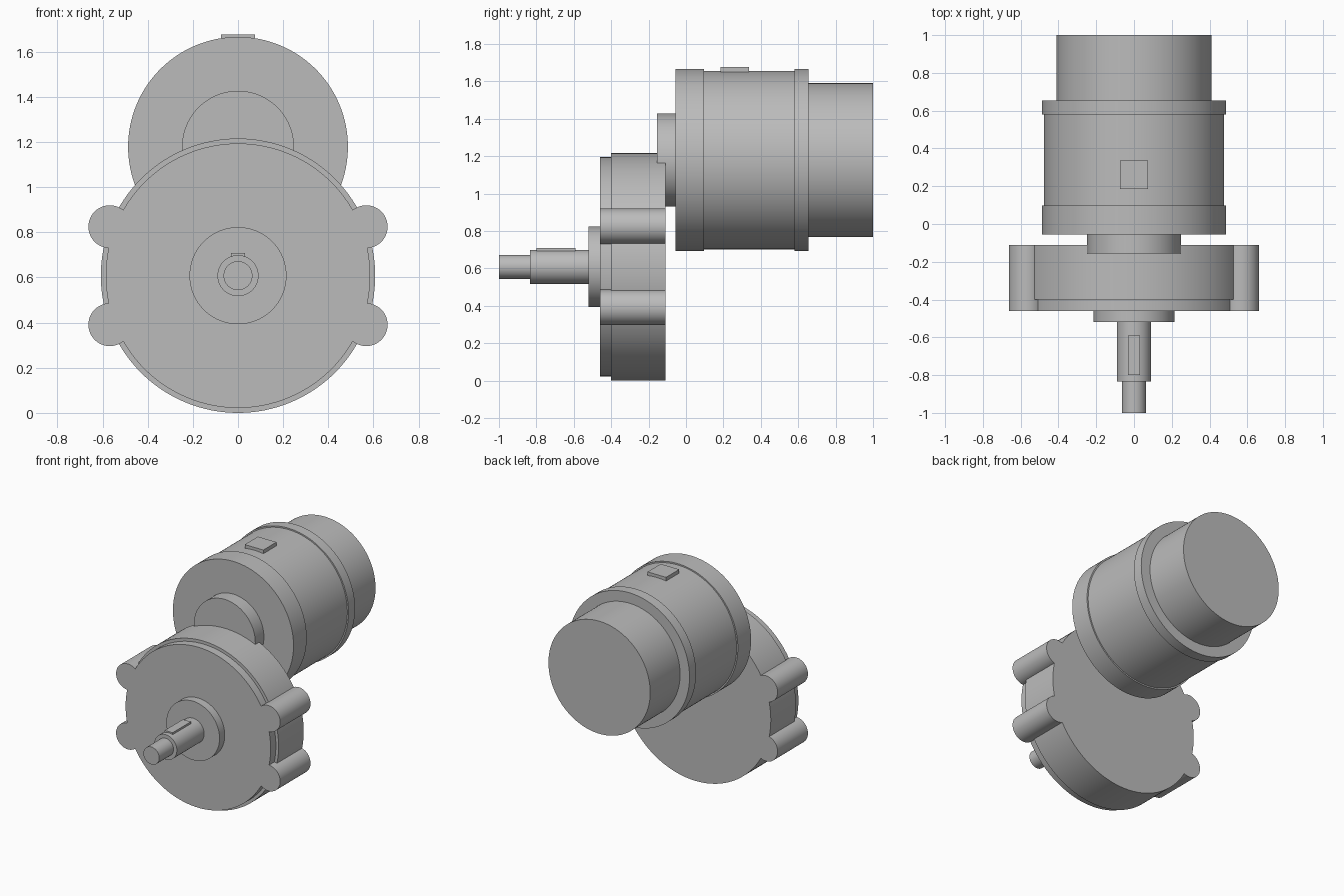
import bpy
import math
from mathutils import Matrix

cube = bpy.data.objects.get("Cube")
if cube:
    bpy.data.objects.remove(cube, do_unlink=True)

GEAR_Z = 0.608    # output shaft axis height
MOTOR_Z = 1.179   # motor axis height
FRONT, STEP, BACK = -0.46, -0.40, -0.11   # gearbox depth planes

grey = bpy.data.materials.new("machine grey")
grey.use_nodes = True
colour = (0.5, 0.5, 0.5, 1)
grey.diffuse_color = colour
grey.node_tree.nodes["Principled BSDF"].inputs["Base Color"].default_value = colour


def add_object(name, verts, faces):
    mesh = bpy.data.meshes.new(name)
    mesh.from_pydata(verts, [], faces)
    mesh.materials.append(grey)
    obj = bpy.data.objects.new(name, mesh)
    bpy.context.collection.objects.link(obj)
    return obj


def turned(name, x, z, profile, sides=96):
    """Closed solid of revolution about the y direction; profile is (y, radius)."""
    verts = [(x + r * math.sin(math.tau * i / sides), y, z + r * math.cos(math.tau * i / sides))
             for y, r in profile for i in range(sides)]
    faces = [tuple(range(sides))]
    for k in range(len(profile) - 1):
        a, b = k * sides, (k + 1) * sides
        for i in range(sides):
            j = (i + 1) % sides
            faces.append((a + j, a + i, b + i, b + j))
    last = (len(profile) - 1) * sides
    faces.append(tuple(last + i for i in reversed(range(sides))))
    return add_object(name, verts, faces)


def steps(*sections):
    """Stepped profile from (y start, y end, radius) sections."""
    return [(y, r) for start, end, r in sections for y in (start, end)]


def block(name, low, high):
    corners = [(x, y, z) for x in (low[0], high[0]) for y in (low[1], high[1]) for z in (low[2], high[2])]
    faces = [(0, 1, 3, 2), (4, 6, 7, 5), (0, 4, 5, 1), (2, 3, 7, 6), (0, 2, 6, 4), (1, 5, 7, 3)]
    return add_object(name, corners, faces)


def select_only(obj):
    bpy.ops.object.select_all(action='DESELECT')
    obj.select_set(True)
    bpy.context.view_layer.objects.active = obj


def combine(target, tool, operation):
    mod = target.modifiers.new(operation.lower(), 'BOOLEAN')
    mod.operation, mod.solver, mod.object = operation, 'EXACT', tool
    select_only(target)
    bpy.ops.object.modifier_apply(modifier=mod.name)
    bpy.data.objects.remove(tool, do_unlink=True)


# Gearbox housing with its front lip
housing = turned("gearbox_housing", 0, GEAR_Z,
                 steps((FRONT, STEP, 0.586), (STEP, BACK, 0.608)), 128)

# Four mounting lugs, merged and then drilled through
lugs = [(sx * 0.568, GEAR_Z + sz * 0.217) for sx in (-1, 1) for sz in (-1, 1)]
for x, z in lugs:
    combine(housing, turned("lug", x, z, steps((FRONT, BACK, 0.095)), 48), 'UNION')
for x, z in lugs:
    combine(housing, turned("lug_hole", x, z, steps((FRONT - 0.1, BACK + 0.1, 0.036)), 32), 'DIFFERENCE')

# Output boss, stepped shaft and key
boss = turned("output_boss", 0, GEAR_Z, steps((-0.52, FRONT + 0.01, 0.215)))
shaft = turned("output_shaft", 0, GEAR_Z,
               steps((-1.0, -0.835, 0.064), (-0.835, -0.51, 0.091)), 64)
key = block("shaft_key", (-0.032, -0.80, GEAR_Z + 0.05), (0.032, -0.59, GEAR_Z + 0.1))

# Motor: pinion neck, front flange, barrel, rear flange and end cover
neck = turned("motor_neck", 0, MOTOR_Z, steps((-0.155, -0.045, 0.248)))
motor = turned("motor_body", 0, MOTOR_Z,
               steps((-0.055, 0.097, 0.487), (0.097, 0.58, 0.477),
                     (0.58, 0.655, 0.487), (0.655, 1.0, 0.411)), 128)
plate = block("motor_plate", (-0.075, 0.185, 1.64), (0.075, 0.337, 1.677))

for part in (housing, boss, shaft, neck, motor):
    select_only(part)
    bpy.ops.object.shade_smooth_by_angle(angle=math.radians(30))
